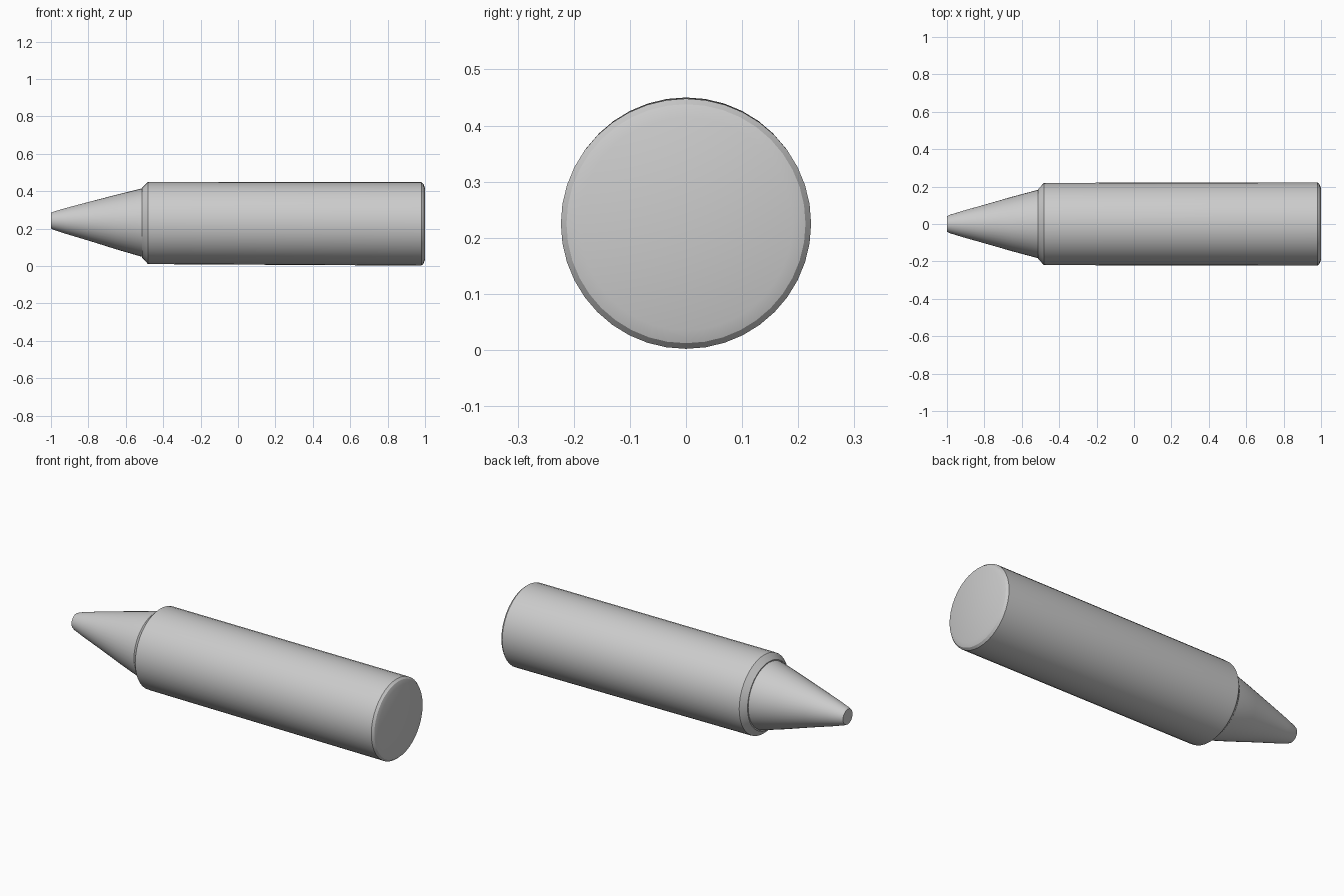
import bpy, bmesh, math

if "Cube" in bpy.data.objects:
    bpy.data.objects.remove(bpy.data.objects["Cube"])

SIDES = 40


def lathe_x(name, profile):
    """Capped solid of rings along x; profile points are (x, radius, centre z)."""
    bm = bmesh.new()
    rings = []
    for x, r, cz in profile:
        rings.append([bm.verts.new((x, r * math.sin(2 * math.pi * i / SIDES),
                                    cz + r * math.cos(2 * math.pi * i / SIDES)))
                      for i in range(SIDES)])
    for a, b in zip(rings, rings[1:]):
        for i in range(SIDES):
            j = (i + 1) % SIDES
            bm.faces.new((a[i], a[j], b[j], b[i]))
    bm.faces.new(rings[0])
    bm.faces.new(rings[-1])
    bmesh.ops.recalc_face_normals(bm, faces=bm.faces)
    mesh = bpy.data.meshes.new(name)
    bm.to_mesh(mesh)
    bm.free()
    obj = bpy.data.objects.new(name, mesh)
    bpy.context.collection.objects.link(obj)
    bpy.ops.object.select_all(action='DESELECT')
    obj.select_set(True)
    bpy.context.view_layer.objects.active = obj
    bpy.ops.object.shade_smooth_by_angle(angle=math.radians(30))
    return obj


# Barrel with bevelled shoulder and a softened flat end
lathe_x("crayon_barrel", [
    (-0.512, 0.188, 0.231), (-0.505, 0.195, 0.231), (-0.482, 0.219, 0.230),
    (-0.470, 0.220, 0.230), (0.980, 0.223, 0.225),
    (0.992, 0.213, 0.225), (1.0, 0.190, 0.225)])

# Tapered, slightly bulging tip with a blunt point
lathe_x("crayon_tip", [
    (-1.0, 0.042, 0.242), (-0.985, 0.049, 0.242), (-0.92, 0.069, 0.241),
    (-0.80, 0.103, 0.239), (-0.65, 0.146, 0.235), (-0.52, 0.181, 0.232),
    (-0.49, 0.184, 0.231)])
